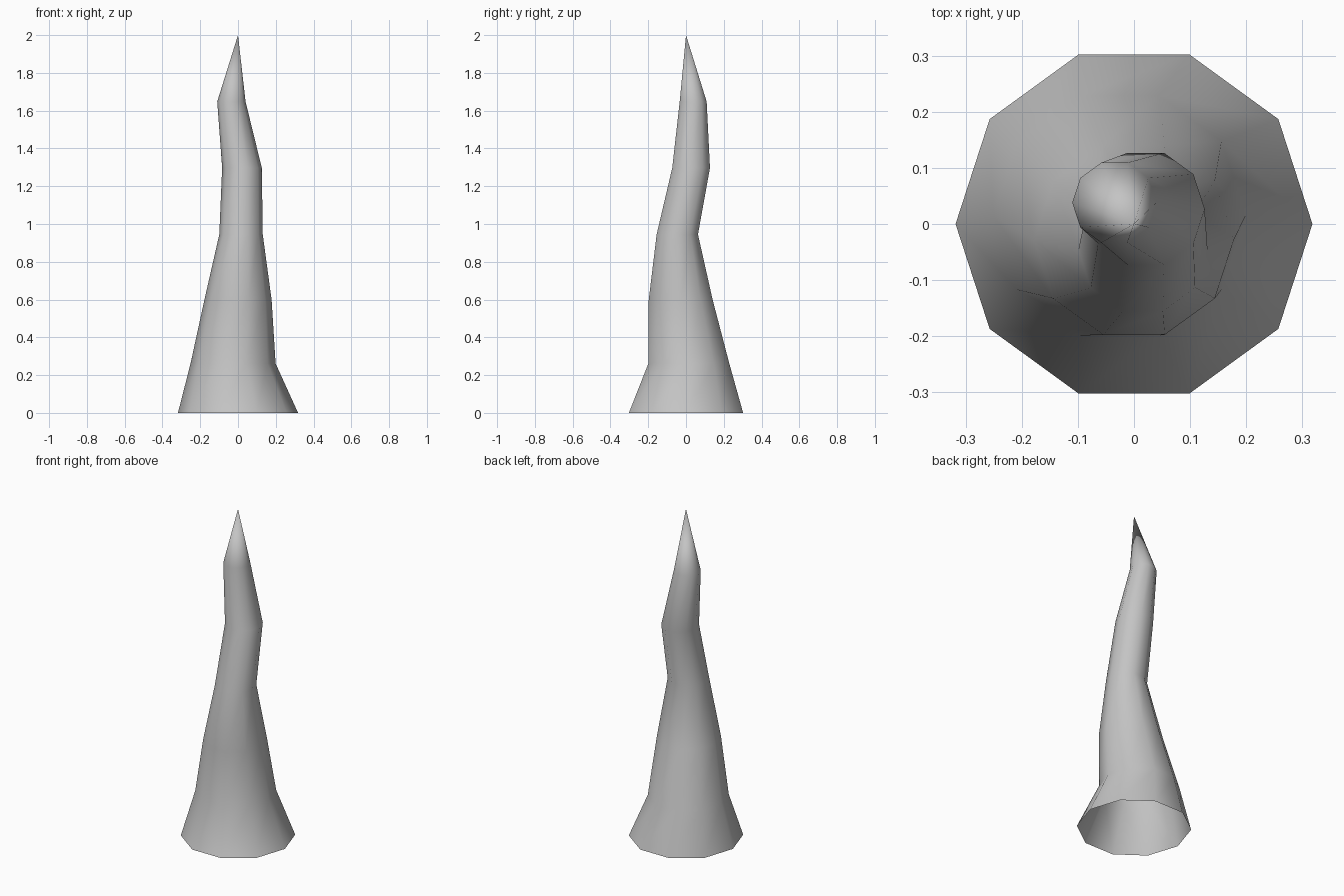
import bpy, bmesh, math

if "Cube" in bpy.data.objects:
    bpy.data.objects.remove(bpy.data.objects["Cube"])

SIDES = 10
# spine rings: centre x, centre y, height, radius
RINGS = [
    (0.0, 0.0, 0.0, 0.318),
    (-0.026, 0.015, 0.262, 0.225),
    (0.0, -0.028, 0.598, 0.178),
    (0.016, -0.046, 0.945, 0.115),
    (0.021, 0.027, 1.297, 0.105),
    (-0.035, 0.038, 1.648, 0.075),
]
TIP = (0.0, 0.0, 2.0)

# crooked spike: lofted rings, open underneath, closed to a point
bm = bmesh.new()
loops = []
for cx, cy, z, r in RINGS:
    loops.append([bm.verts.new((cx + r * math.cos(i * math.tau / SIDES),
                                cy + r * math.sin(i * math.tau / SIDES), z))
                  for i in range(SIDES)])
tip = bm.verts.new(TIP)
for i in range(SIDES):
    j = (i + 1) % SIDES
    for lo, hi in zip(loops, loops[1:]):
        bm.faces.new((lo[i], lo[j], hi[j], hi[i]))
    bm.faces.new((loops[-1][i], loops[-1][j], tip))
for f in bm.faces:
    f.smooth = True

mesh = bpy.data.meshes.new("spike")
bm.to_mesh(mesh)
bm.free()
spike = bpy.data.objects.new("spike", mesh)
bpy.context.collection.objects.link(spike)

# plain grey surface
grey = bpy.data.materials.new("grey")
grey.diffuse_color = (0.55, 0.55, 0.55, 1)
grey.use_nodes = True
grey.node_tree.nodes["Principled BSDF"].inputs["Base Color"].default_value = grey.diffuse_color
mesh.materials.append(grey)
